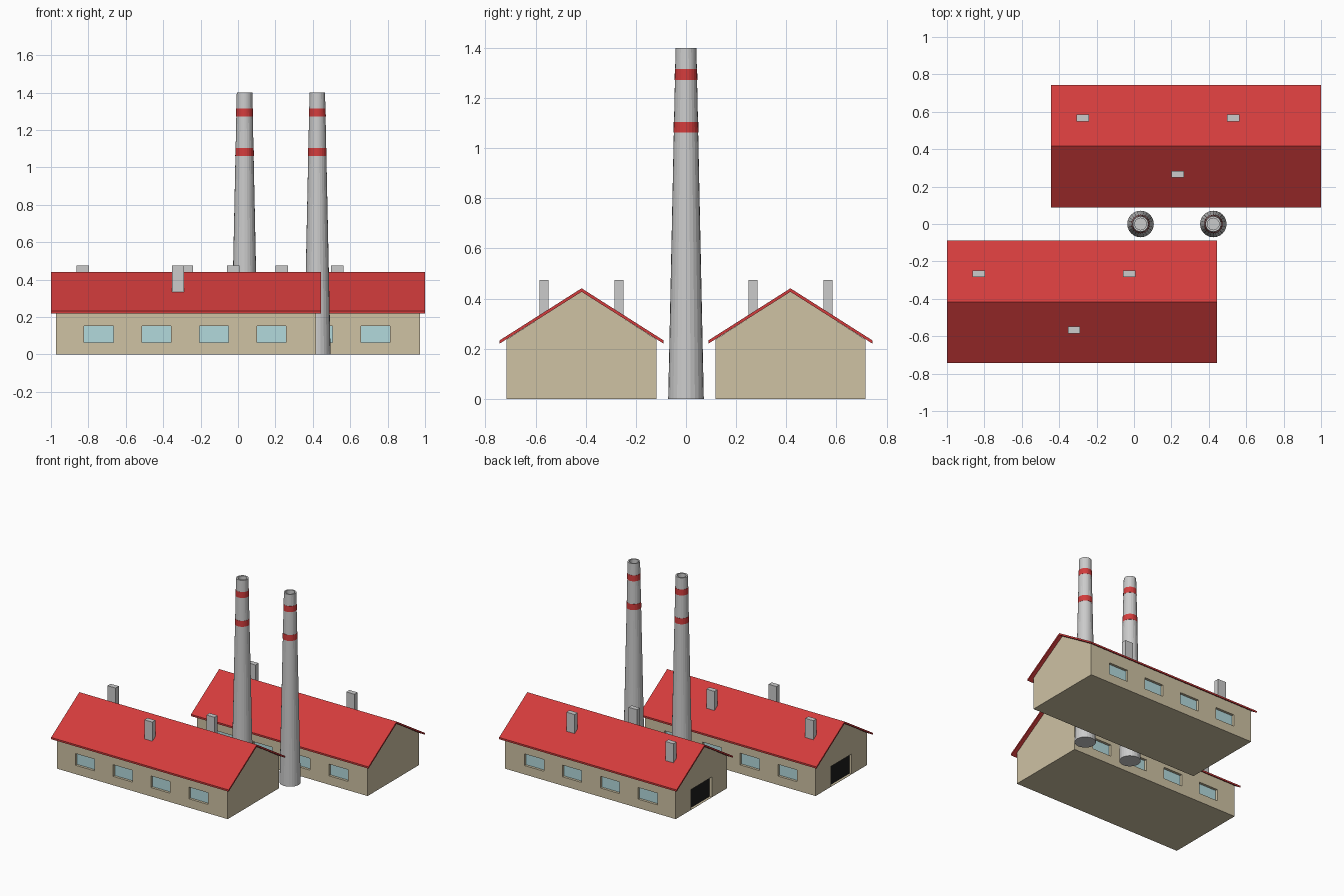
import bpy, bmesh
from math import radians, cos, sin, pi

if "Cube" in bpy.data.objects:
    bpy.data.objects.remove(bpy.data.objects["Cube"])


def material(name, rgb):
    m = bpy.data.materials.new(name)
    m.diffuse_color = (*rgb, 1)
    m.use_nodes = True
    m.node_tree.nodes["Principled BSDF"].inputs["Base Color"].default_value = m.diffuse_color
    return m


RED = material("roof red", (0.65, 0.045, 0.045))
CREAM = material("wall cream", (0.62, 0.54, 0.37))
GLASS = material("window glass", (0.45, 0.7, 0.72))
BLACK = material("door black", (0.012, 0.012, 0.012))


def finish(name, bm, mat=None):
    bmesh.ops.recalc_face_normals(bm, faces=bm.faces)
    me = bpy.data.meshes.new(name)
    bm.to_mesh(me)
    bm.free()
    ob = bpy.data.objects.new(name, me)
    bpy.context.collection.objects.link(ob)
    if mat:
        me.materials.append(mat)
    return ob


def extrude_x(name, profile, x0, x1, mat):
    """Extrude a (y, z) outline along x."""
    bm = bmesh.new()
    face = bm.faces.new([bm.verts.new((x0, y, z)) for y, z in profile])
    new = bmesh.ops.extrude_face_region(bm, geom=[face])["geom"]
    bmesh.ops.translate(bm, vec=(x1 - x0, 0, 0),
                        verts=[v for v in new if isinstance(v, bmesh.types.BMVert)])
    return finish(name, bm, mat)


def boxes(name, items, mat=None):
    """One object made of boxes given as (centre, size)."""
    bm = bmesh.new()
    for c, s in items:
        vs = bmesh.ops.create_cube(bm, size=1)["verts"]
        bmesh.ops.scale(bm, vec=s, verts=vs)
        bmesh.ops.translate(bm, vec=c, verts=vs)
    return finish(name, bm, mat)


def lathe(name, profile, x, mat=None, sides=24):
    """Spin a closed (radius, z) outline around a vertical axis at x."""
    bm = bmesh.new()
    rings = []
    for r, z in profile:
        if r == 0:
            rings.append([bm.verts.new((x, 0, z))] * sides)
        else:
            rings.append([bm.verts.new((x + r * cos(2 * pi * i / sides),
                                        r * sin(2 * pi * i / sides), z))
                          for i in range(sides)])
    for a, b in zip(rings, rings[1:]):
        for i in range(sides):
            j = (i + 1) % sides
            bm.faces.new(list(dict.fromkeys((a[i], a[j], b[j], b[i]))))
    return finish(name, bm, mat)


DEPTH = 0.02   # recess of windows and door


def building(tag, cx, cy):
    # gabled walls
    hx, hy = 0.695, 0.299
    walls = extrude_x(tag + "_walls", [(cy - hy, 0), (cy + hy, 0), (cy + hy, 0.237),
                                       (cy, 0.428), (cy - hy, 0.237)],
                      cx - hx, cx + hx, CREAM)

    # window and door recesses
    holes, panes = [], []
    for side in (-1, 1):
        for i in range(4):
            x = cx - 0.005 + (i - 1.5) * 0.308
            holes.append(((x, cy + side * hy, 0.108), (0.156, 2 * DEPTH, 0.086)))
            panes.append(((x, cy + side * (hy - DEPTH), 0.108), (0.156, 0.004, 0.086)))
    holes.append(((cx - hx, cy, 0.076), (2 * DEPTH, 0.24, 0.148)))
    cutter = boxes(tag + "_opening_cutter", holes)
    cutter.hide_render = True
    cutter.hide_set(True)
    mod = walls.modifiers.new("openings", "BOOLEAN")
    mod.operation = "DIFFERENCE"
    mod.solver = "EXACT"
    mod.object = cutter
    boxes(tag + "_windows", panes, GLASS)
    boxes(tag + "_door", [((cx - hx + DEPTH, cy, 0.076), (0.004, 0.24, 0.148))], BLACK)

    # thin overhanging roof
    rx, ry = 0.7225, 0.3275
    extrude_x(tag + "_roof", [(cy - ry, 0.22), (cy, 0.427), (cy + ry, 0.22),
                              (cy + ry, 0.233), (cy, 0.441), (cy - ry, 0.233)],
              cx - rx, cx + rx, RED)

    # roof vents
    vents = [(-0.552, 0.15), (0.253, 0.15), (-0.043, -0.15)]
    boxes(tag + "_roof_vents", [((cx + dx, cy + dy, 0.397), (0.066, 0.036, 0.156))
                                for dx, dy in vents])


building("front_hall", -0.2775, -0.4165)
building("rear_hall", 0.2775, 0.4165)


# tapered smokestacks with hollow tops and painted bands
def stack_radius(z):
    return 0.071 - 0.0295 * z / 1.4


for tag, x in (("left", 0.035), ("right", 0.424)):
    lathe(tag + "_smokestack", [(0, 0), (stack_radius(0), 0), (stack_radius(1.4), 1.4),
                                (0.031, 1.4), (0.031, 1.34), (0, 1.34)], x)
    for n, z0 in (("lower", 1.062), ("upper", 1.272)):
        z1 = z0 + 0.043
        a, b = stack_radius(z0), stack_radius(z1)
        lathe(f"{tag}_{n}_band", [(a - 0.003, z0), (a + 0.0012, z0), (b + 0.0012, z1),
                                  (b - 0.003, z1), (a - 0.003, z0)], x, RED)
